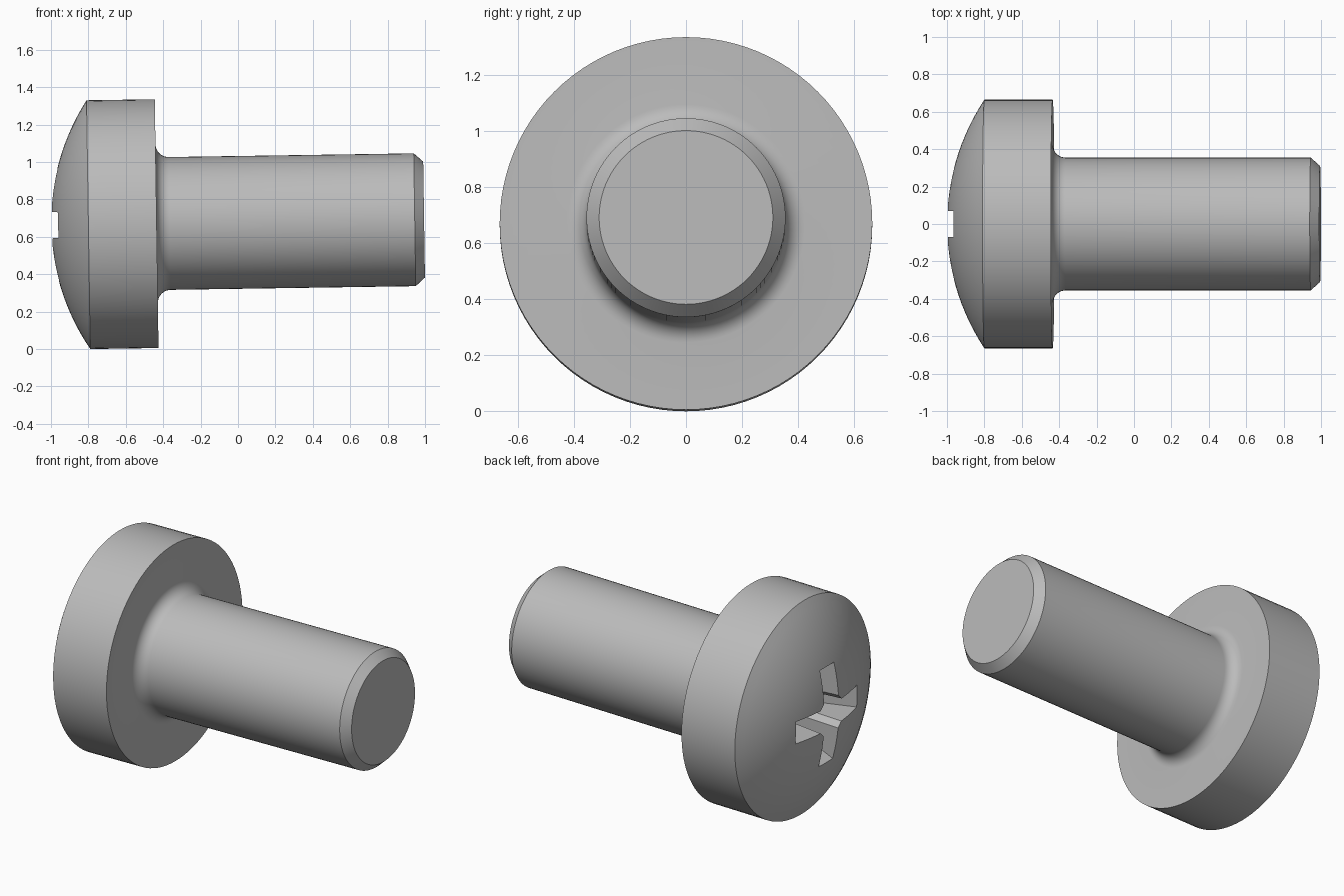
import bpy, bmesh
from math import sin, cos, pi, sqrt, radians
from mathutils import Matrix

cube = bpy.data.objects.get("Cube")
if cube:
    bpy.data.objects.remove(cube, do_unlink=True)

steel = bpy.data.materials.new("steel_grey")
steel.use_nodes = True
GREY = (0.5, 0.5, 0.5, 1)
steel.diffuse_color = GREY
steel.node_tree.nodes["Principled BSDF"].inputs["Base Color"].default_value = GREY

# The screw axis runs along x, tipped up slightly toward the shank end
PLACE = Matrix.Translation((0, 0, 0.677)) @ Matrix.Rotation(radians(-0.86), 4, 'Y')


def make_object(name, bm):
    bmesh.ops.recalc_face_normals(bm, faces=bm.faces)
    bm.transform(PLACE)
    mesh = bpy.data.meshes.new(name)
    bm.to_mesh(mesh)
    bm.free()
    mesh.materials.append(steel)
    obj = bpy.data.objects.new(name, mesh)
    bpy.context.collection.objects.link(obj)
    return obj


# Profile as (position along axis, radius)
HEAD_R, SHANK_R, RIM, SEAT, FILLET, TIP = 0.665, 0.355, -0.80, -0.435, 0.07, 0.995
sag = 0.2
dome_r = (HEAD_R ** 2 + sag ** 2) / (2 * sag)
profile = []
for i in range(15):
    r = HEAD_R * i / 14
    profile.append((RIM - sag + dome_r - sqrt(dome_r ** 2 - r ** 2), r))
profile.append((SEAT, HEAD_R))
for i in range(9):
    a = pi / 2 * i / 8
    profile.append((SEAT + FILLET * (1 - cos(a)), SHANK_R + FILLET * (1 - sin(a))))
profile += [(TIP - 0.05, SHANK_R), (TIP, 0.31), (TIP, 0)]

# Revolved head and shank
bm = bmesh.new()
verts = [bm.verts.new((x, 0, r)) for x, r in profile]
edges = [bm.edges.new(pair) for pair in zip(verts, verts[1:])]
bmesh.ops.spin(bm, geom=verts + edges, cent=(0, 0, 0), axis=(1, 0, 0),
               angle=2 * pi, steps=96, use_merge=False)
bmesh.ops.remove_doubles(bm, verts=bm.verts, dist=0.0001)
screw = make_object("screw_body", bm)


def cross_ring(bm, x, reach, half, corner):
    """One cross-shaped outline across the axis."""
    ring = []
    for k in range(4):
        c, s = cos(k * pi / 2), sin(k * pi / 2)
        for u, v in ((corner, -half), (reach, -half), (reach, half), (corner, half)):
            ring.append(bm.verts.new((x, u * c - v * s, u * s + v * c)))
    return ring


# Tapered cross recess cutter
bm = bmesh.new()
outer = cross_ring(bm, -1.06, 0.345, 0.073, 0.105)
inner = cross_ring(bm, -0.66, 0.16, 0.055, 0.085)
bm.faces.new(outer)
bm.faces.new(inner)
for i in range(len(outer)):
    j = (i + 1) % len(outer)
    bm.faces.new((outer[i], outer[j], inner[j], inner[i]))
cutter = make_object("recess_cutter", bm)
cutter.hide_render = True

# Cut the drive recess, then smooth the round surfaces
cut = screw.modifiers.new("drive_recess", 'BOOLEAN')
cut.operation = 'DIFFERENCE'
cut.solver = 'EXACT'
cut.object = cutter
bpy.ops.object.select_all(action='DESELECT')
screw.select_set(True)
bpy.context.view_layer.objects.active = screw
bpy.ops.object.modifier_apply(modifier=cut.name)
bpy.data.objects.remove(cutter, do_unlink=True)
bpy.ops.object.shade_smooth_by_angle(angle=radians(28))
